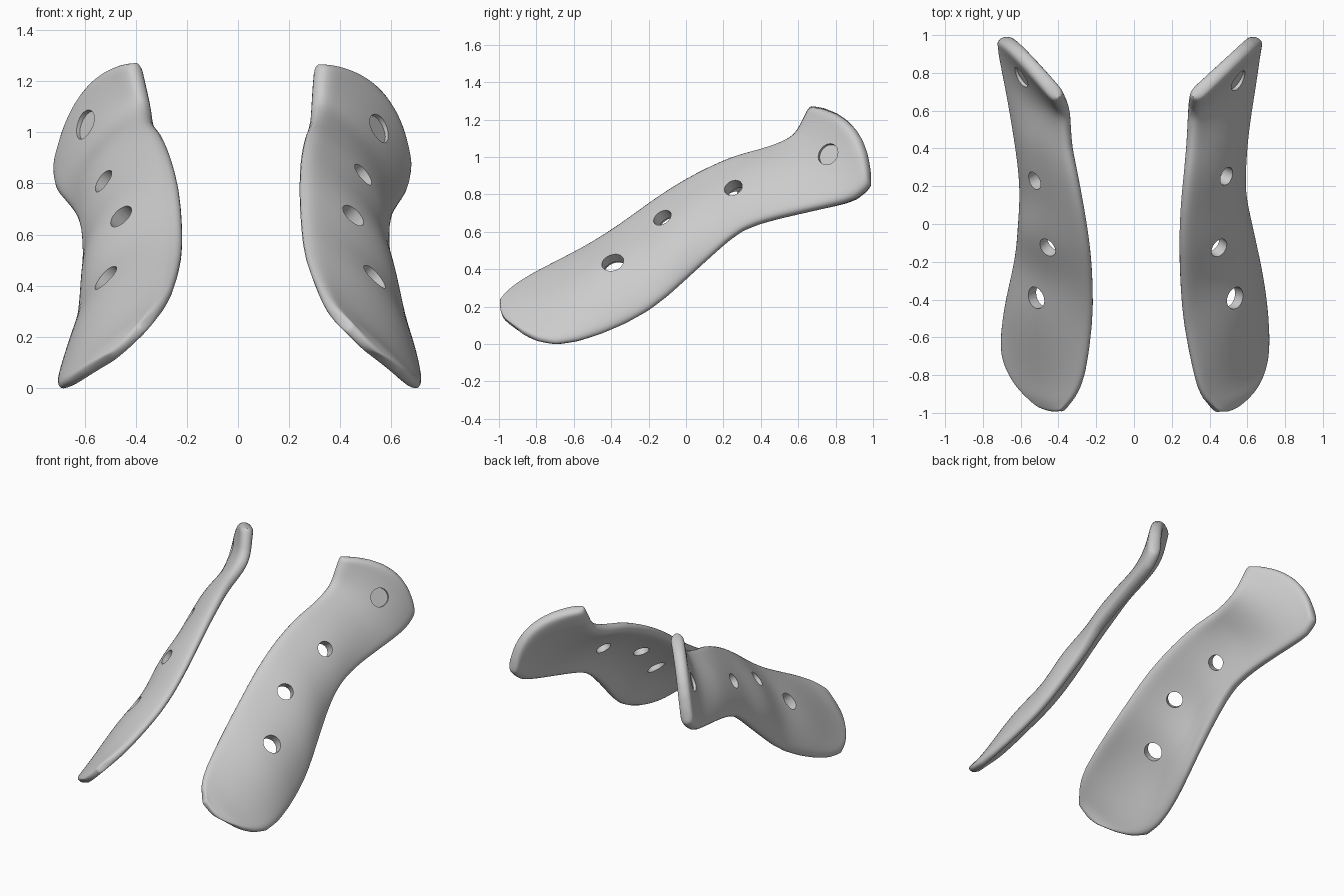
import bpy
from mathutils import Matrix, Vector

cube = bpy.data.objects.get("Cube")
if cube:
    bpy.data.objects.remove(cube, do_unlink=True)

HEEL_THICKNESS = 0.085
TOE_FACTOR = 0.55   # toe thickness as a share of the heel's
STEPS = 2           # loft rows between two neighbouring sections
COLUMNS = 8         # faces across the plate

grey = bpy.data.materials.new("plain grey")
grey.use_nodes = True
grey.diffuse_color = (0.6, 0.6, 0.6, 1)
grey.node_tree.nodes["Principled BSDF"].inputs["Base Color"].default_value = (0.6, 0.6, 0.6, 1)

# Side profile sections, toe to heel: (y, z) of upper edge, middle and lower edge
PROFILE = [
    ((-.99, .25), (-1, .19), (-.98, .14)),
    ((-.93, .32), (-.93, .2), (-.88, .07)),
    ((-.8, .405), (-.8, .22), (-.7, .01)),
    ((-.55, .535), (-.5, .36), (-.45, .06)),
    ((-.35, .665), (-.26, .47), (-.2, .18)),
    ((-.15, .81), (-.07, .61), (0, .34)),
    ((.05, .93), (.11, .73), (.16, .49)),
    ((.25, 1.02), (.28, .83), (.3, .61)),
    ((.4, 1.06), (.45, .9), (.5, .68)),
    ((.55, 1.12), (.65, .95), (.75, .74)),
    ((.6, 1.2), (.79, 1.04), (.9, .78)),
    ((.64, 1.28), (.88, 1.16), (.98, .85)),
]

# Distance from the centre plane at the same points, for each plate
LEFT_X = [
    (.46, .5, .54), (.38, .53, .66), (.33, .55, .73), (.275, .575, .72),
    (.26, .55, .68), (.255, .545, .63), (.265, .51, .6), (.285, .51, .6),
    (.3, .51, .62), (.315, .53, .66), (.325, .56, .68), (.335, .59, .69),
]
RIGHT_X = [
    (.4, .44, .5), (.33, .48, .62), (.27, .52, .72), (.23, .55, .7),
    (.23, .535, .64), (.245, .55, .61), (.28, .53, .61), (.32, .54, .62),
    (.35, .56, .65), (.37, .57, .7), (.4, .6, .73), (.425, .63, .735),
]

# Holes: section position, position across, radius, cut depth below the face
LEFT_HOLES = [(3.45, .44, .06, .2), (4.85, .3, .052, .2),
              (6.85, .45, .05, .2), (9.75, .5, .06, .015)]
RIGHT_HOLES = [(3.45, .45, .06, .2), (4.85, .31, .052, .2),
               (6.7, .48, .05, .2), (9.9, .5, .06, .015)]


def surface_point(widths, side, t, s):
    """Point on the outer face: smooth along the sections, parabolic across."""
    last = len(PROFILE) - 1
    i = max(0, min(int(t), last - 1))
    f = t - i

    def section(k):
        k = max(0, min(k, last))
        up, mid, low = (Vector((side * x, *yz)) for x, yz in zip(widths[k], PROFILE[k]))
        return (up * (1 - s) * (1 - 2 * s) + mid * 4 * s * (1 - s)
                + low * s * (2 * s - 1))

    a, b, c, d = (section(i + k) for k in (-1, 0, 1, 2))
    return b + (c - a) * f / 2 + (a - b * 2.5 + c * 2 - d / 2) * f * f \
        + ((b - c) * 3 + d - a) * f ** 3 / 2


def select_only(obj):
    bpy.ops.object.select_all(action="DESELECT")
    obj.select_set(True)
    bpy.context.view_layer.objects.active = obj


def apply_modifiers(obj):
    select_only(obj)
    bpy.ops.object.convert(target="MESH")


def make_cutter(widths, side, t, s, radius, depth):
    """Cylinder square to the plate, reaching the given depth below its face."""
    h = 0.02
    centre = surface_point(widths, side, t, s)
    along = surface_point(widths, side, t + h, s) - centre
    across = surface_point(widths, side, t, s + h) - centre
    normal = along.cross(across).normalized()
    if normal.x * side < 0:
        normal.negate()
    above = 0.1
    bpy.ops.mesh.primitive_cylinder_add(vertices=28, radius=radius, depth=depth + above)
    cutter = bpy.context.object
    cutter.name = "hole_cutter"
    cutter.matrix_world = (Matrix.Translation(centre + normal * (above - depth) / 2)
                           @ normal.to_track_quat("Z", "Y").to_matrix().to_4x4())
    cutter.hide_render = True
    return cutter


def make_plate(name, widths, holes, side):
    # Lofted outer face
    rows = (len(PROFILE) - 1) * STEPS + 1
    verts = [surface_point(widths, side, r / STEPS, c / COLUMNS)
             for r in range(rows) for c in range(COLUMNS + 1)]
    faces = []
    for r in range(rows - 1):
        for c in range(COLUMNS):
            a = r * (COLUMNS + 1) + c
            b = a + COLUMNS + 1
            faces.append((a, a + 1, b + 1, b))
    mesh = bpy.data.meshes.new(name)
    mesh.from_pydata(verts, [], faces)
    if sum(p.normal.x * p.area for p in mesh.polygons) * side < 0:
        mesh.flip_normals()
    mesh.materials.append(grey)
    plate = bpy.data.objects.new(name, mesh)
    bpy.context.collection.objects.link(plate)

    # Thickness growing from toe to heel, with a softened rim
    group = plate.vertex_groups.new(name="thickness")
    for v in range(len(verts)):
        along = v // (COLUMNS + 1) / (rows - 1)
        group.add([v], TOE_FACTOR + (1 - TOE_FACTOR) * along, "REPLACE")
    solid = plate.modifiers.new("thickness", "SOLIDIFY")
    solid.thickness = HEEL_THICKNESS
    solid.vertex_group = group.name
    solid.offset = -1
    solid.edge_crease_rim = 0.6
    smooth = plate.modifiers.new("rounding", "SUBSURF")
    smooth.levels = smooth.render_levels = 2
    apply_modifiers(plate)

    # Three through holes and one shallow recess
    cutters = [make_cutter(widths, side, *hole) for hole in holes]
    for cutter in cutters:
        cut = plate.modifiers.new("hole", "BOOLEAN")
        cut.operation = "DIFFERENCE"
        cut.solver = "EXACT"
        cut.object = cutter
    bpy.context.view_layer.update()
    apply_modifiers(plate)
    for cutter in cutters:
        bpy.data.objects.remove(cutter, do_unlink=True)
    select_only(plate)
    bpy.ops.object.shade_smooth_by_angle(angle=0.7)


make_plate("left_plate", LEFT_X, LEFT_HOLES, 1)
make_plate("right_plate", RIGHT_X, RIGHT_HOLES, -1)
